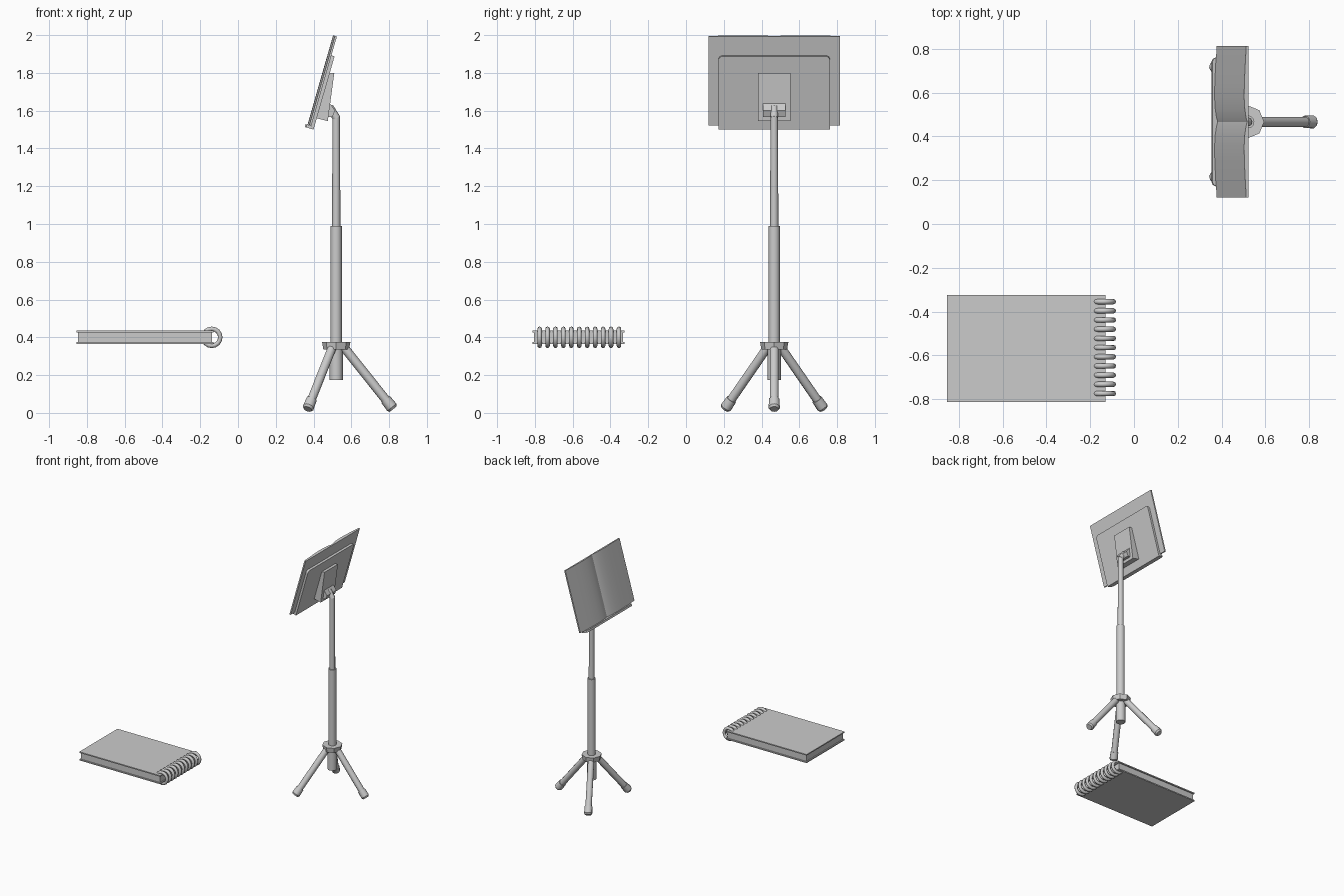
import bpy, bmesh, math
from mathutils import Matrix, Vector

cube = bpy.data.objects.get("Cube")
if cube:
    bpy.data.objects.remove(cube, do_unlink=True)

GREY = bpy.data.materials.new("light_grey")
GREY.use_nodes = True
GREY.diffuse_color = (0.6, 0.6, 0.6, 1)
GREY.node_tree.nodes["Principled BSDF"].inputs["Base Color"].default_value = (0.6, 0.6, 0.6, 1)


def finish(name, bm, matrix=None, smooth=None):
    bmesh.ops.recalc_face_normals(bm, faces=bm.faces)
    if matrix:
        bm.transform(matrix)
    mesh = bpy.data.meshes.new(name)
    bm.to_mesh(mesh)
    bm.free()
    mesh.materials.append(GREY)
    obj = bpy.data.objects.new(name, mesh)
    bpy.context.collection.objects.link(obj)
    if smooth:
        bpy.ops.object.select_all(action='DESELECT')
        obj.select_set(True)
        bpy.context.view_layer.objects.active = obj
        bpy.ops.object.shade_smooth_by_angle(angle=math.radians(smooth))
    return obj


def box(name, low, high, matrix=None):
    low, high = Vector(low), Vector(high)
    bm = bmesh.new()
    bmesh.ops.create_cube(bm, size=1)
    for v in bm.verts:
        v.co = (low + high) / 2 + v.co * (high - low)
    return finish(name, bm, matrix)


def tube(name, start, end, r1, r2, sides, smooth=50):
    start, end = Vector(start), Vector(end)
    axis = end - start
    place = Matrix.Translation((start + end) / 2) @ axis.to_track_quat('Z', 'Y').to_matrix().to_4x4()
    bm = bmesh.new()
    bmesh.ops.create_cone(bm, cap_ends=True, segments=sides, radius1=r1, radius2=r2, depth=axis.length)
    return finish(name, bm, place, smooth)


def prism(name, outline, offset, matrix=None, smooth=None):
    """Extrude a closed outline of 3D points along an offset."""
    bm = bmesh.new()
    face = bm.faces.new([bm.verts.new(p) for p in outline])
    out = bmesh.ops.extrude_face_region(bm, geom=[face])
    moved = [g for g in out["geom"] if isinstance(g, bmesh.types.BMVert)]
    bmesh.ops.translate(bm, verts=moved, vec=offset)
    return finish(name, bm, matrix, smooth)


CX, CY = 0.52, 0.467

# Telescopic pole and tripod hub
tube("centre_tube", (CX, CY, 0.175), (CX, CY, 0.345), 0.035, 0.035, 12)
tube("tripod_hub", (CX, CY, 0.335), (CX, CY, 0.375), 0.068, 0.075, 8, None)
tube("lower_pole", (CX, CY, 0.34), (CX, CY, 0.99), 0.03, 0.03, 12)
tube("upper_pole", (CX, CY, 0.98), (CX, CY, 1.57), 0.022, 0.02, 8)
tube("pole_elbow", (CX + 0.002, CY, 1.56), (CX - 0.035, CY, 1.62), 0.021, 0.02, 8)

# Three legs with rubber feet
for i in range(3):
    spin = Matrix.Rotation(i * math.tau / 3, 3, 'Z')

    def at(r, z):
        return Vector((CX, CY, 0)) + spin @ Vector((r, 0, z))
    top, end = at(0.035, 0.355), at(0.302, 0.02)
    along = (end - top).normalized()
    tube(f"leg_{i + 1}", top, end - along * 0.04, 0.024, 0.024, 10)
    tube(f"foot_{i + 1}", end - along * 0.065, end - along * 0.012, 0.029, 0.031, 10)
    tube(f"foot_tip_{i + 1}", end - along * 0.012, end, 0.031, 0.023, 10)

# Tilted desk frame: local x towards the reader, local z up the desk
tilt = math.radians(16)
s, c = math.sin(tilt), math.cos(tilt)
DESK = Matrix(((-c, 0, s, 0.40), (0, -1, 0, CY), (s, 0, c, 1.5), (0, 0, 0, 1)))

# Desk plate with rounded upper corners
W, H, R = 0.295, 0.403, 0.022
corner = [(W - R + R * math.cos(a), H - R + R * math.sin(a))
          for a in (k * math.pi / 8 for k in range(5))]
half = [(W, 0)] + corner
outline = half + [(-y, z) for y, z in reversed(half)]
prism("desk_plate", [(0, y, z) for y, z in outline], (0.017, 0, 0), DESK)

# Lip with rounded front corners
lip = [(0.0, W), (0.026, W), (0.041, W - 0.006), (0.048, W - 0.02)]
lip += [(x, -y) for x, y in reversed(lip)]
prism("desk_lip", [(x, y, 0) for x, y in lip], (0, 0, 0.016), DESK)

# Open book: pages arch either side of the central valley
page = [(0.006, 0), (0.012, 0.02), (0.018, 0.06), (0.021, 0.11), (0.02, 0.18),
        (0.016, 0.26), (0.011, 0.347)]
front = [(t, -y) for t, y in reversed(page)] + page[1:]
outline = [(0.017 + t, y, 0.0178) for t, y in front] + [(0.017, 0.347, 0.0178), (0.017, -0.347, 0.0178)]
prism("open_book", outline, (0, 0, 0.49), DESK, 30)

# Wedge support and hinge behind the desk
prism("support_wedge", [(0.002, -0.086, 0.062), (-0.06, -0.086, 0.064),
                        (-0.023, -0.086, 0.318), (0.002, -0.086, 0.31)], (0, 0.172, 0), DESK)
prism("hinge", [(x, CY - 0.06, z) for x, z in
                ((0.465, 1.63), (0.488, 1.637), (0.514, 1.6), (0.5, 1.567), (0.465, 1.567))], (0, 0.12, 0))

# Spiral notepad
box("notepad_lower_cover", (-0.855, -0.813, 0.365), (-0.13, -0.325, 0.374))
box("notepad_upper_cover", (-0.855, -0.813, 0.426), (-0.13, -0.325, 0.435))
box("notepad_pages", (-0.846, -0.804, 0.373), (-0.137, -0.334, 0.427))

# Binding rings
for k in range(11):
    bm = bmesh.new()
    profile = [bm.verts.new((0.045 + 0.012 * math.cos(a), 0.012 * math.sin(a), 0))
               for a in (j * math.tau / 8 for j in range(8))]
    edges = [bm.edges.new((profile[j], profile[(j + 1) % 8])) for j in range(8)]
    bmesh.ops.spin(bm, geom=profile + edges, cent=(0, 0, 0), axis=(0, 1, 0),
                   angle=math.tau, steps=16, use_merge=True)
    bmesh.ops.remove_doubles(bm, verts=bm.verts, dist=0.0005)
    finish(f"binding_ring_{k + 1}", bm, Matrix.Translation((-0.139, -0.355 - k * 0.042, 0.4)), 60)
